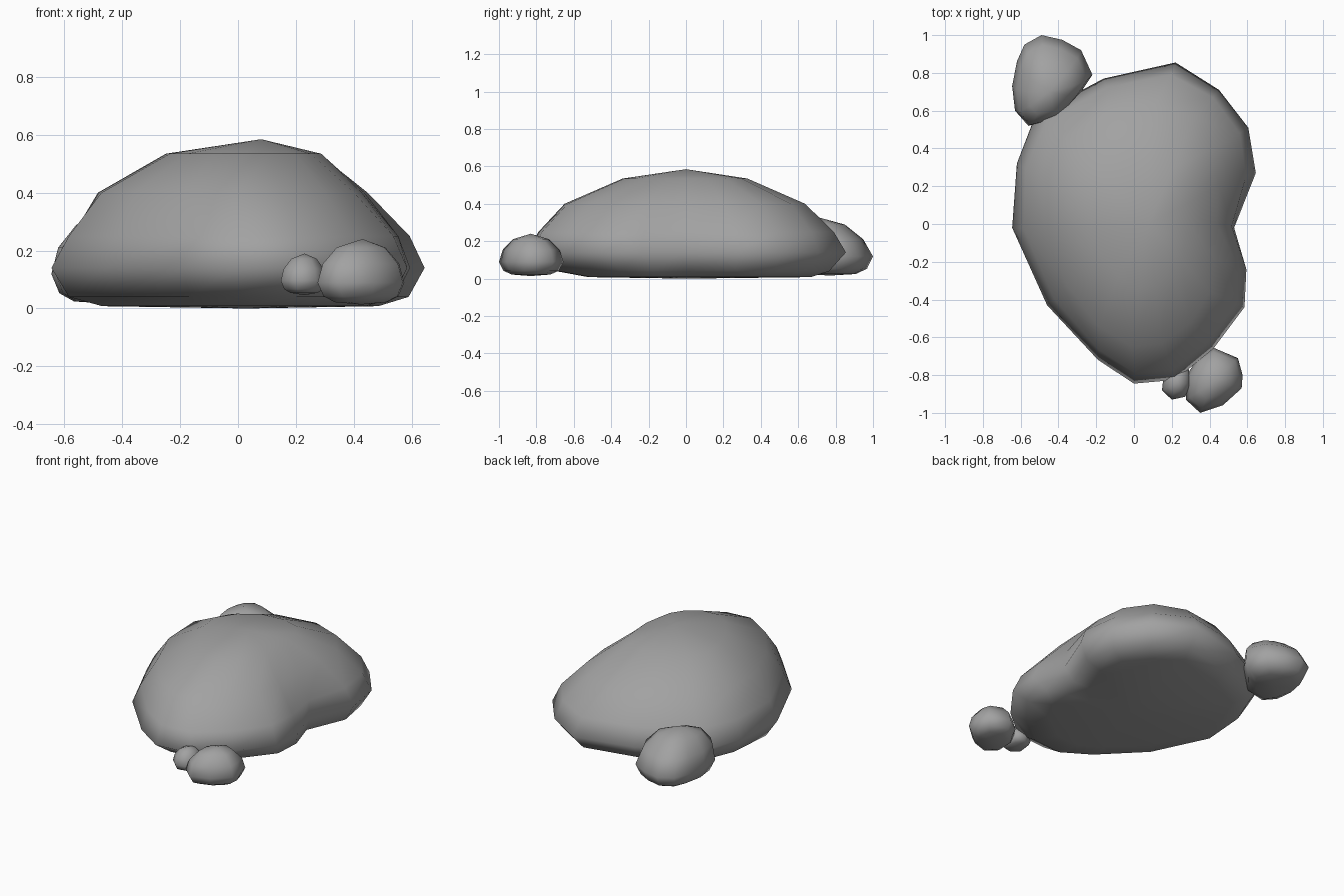
import bpy, bmesh, math

cube = bpy.data.objects.get("Cube")
if cube:
    bpy.data.objects.remove(cube, do_unlink=True)

stone = bpy.data.materials.new("stone grey")
stone.use_nodes = True
colour = (0.36, 0.36, 0.36, 1)
stone.diffuse_color = colour
stone.node_tree.nodes["Principled BSDF"].inputs["Base Color"].default_value = colour


def soften(outline, amount):
    """Move each outline point towards the midpoint of its neighbours."""
    result = []
    for i, (x, y) in enumerate(outline):
        (px, py), (qx, qy) = outline[i - 1], outline[(i + 1) % len(outline)]
        result.append((x + ((px + qx) / 2 - x) * amount, y + ((py + qy) / 2 - y) * amount))
    return result


def rock(name, outline, centre, rings, top):
    """Loft an outline through rings of (height, x scale, y scale, x shift, y shift, softening)."""
    bm = bmesh.new()
    cx, cy = centre
    loops = [[bm.verts.new((cx + dx + (x - cx) * sx, cy + dy + (y - cy) * sy, z))
              for x, y in soften(outline, soft)] for z, sx, sy, dx, dy, soft in rings]
    n = len(outline)
    for low, high in zip(loops, loops[1:]):
        for i in range(n):
            j = (i + 1) % n
            bm.faces.new((low[i], low[j], high[j], high[i]))
    base = bm.verts.new((cx, cy, rings[0][0] - 0.008))
    peak = bm.verts.new(top)
    for i in range(n):
        j = (i + 1) % n
        bm.faces.new((base, loops[0][j], loops[0][i]))
        bm.faces.new((peak, loops[-1][i], loops[-1][j]))
    bmesh.ops.recalc_face_normals(bm, faces=bm.faces)
    mesh = bpy.data.meshes.new(name)
    bm.to_mesh(mesh)
    bm.free()
    mesh.materials.append(stone)
    obj = bpy.data.objects.new(name, mesh)
    bpy.context.collection.objects.link(obj)
    bpy.ops.object.select_all(action='DESELECT')
    obj.select_set(True)
    bpy.context.view_layer.objects.active = obj
    bpy.ops.object.shade_smooth_by_angle(angle=math.radians(80))
    return obj


# Large boulder: undercut front, hollow in its left flank that fades upwards
rock("main_boulder",
     [(0, -.845), (.22, -.825), (.42, -.66), (.585, -.44), (.595, -.24), (.53, -.02),
      (.645, .27), (.605, .51), (.45, .71), (.22, .855), (-.16, .77), (-.52, .58),
      (-.62, .32), (-.645, -.02), (-.46, -.43), (-.19, -.72)],
     (.03, 0),
     [(.008, .74, .7, 0, .07, 0), (.04, .91, .86, 0, .03, 0), (.14, 1, 1, 0, 0, 0),
      (.25, .94, .95, 0, 0, .2), (.4, .78, .81, -.025, 0, .6),
      (.535, .45, .43, 0, 0, .8)],
     (.08, 0, .585))


def stone_rings(bottom, top, lean=0):
    """Rounded stone profile whose upper rings lean along y."""
    profile = [(.03, .6, 0), (.12, .86, 0), (.33, 1, 0), (.62, .88, .5), (.87, .56, 1)]
    return [(bottom + (top - bottom) * h, s, s, 0, lean * k, 0) for h, s, k in profile]


# Stone at the back right corner, leaning on the boulder
rock("back_stone",
     [(-.56, .52), (-.4, .56), (-.28, .7), (-.22, .79), (-.28, .92), (-.38, .975),
      (-.49, 1), (-.58, .95), (-.62, .86), (-.645, .73), (-.63, .6)],
     (-.45, .77), stone_rings(.015, .33, -.05), (-.45, .7, .33))

# Stone at the front left corner
rock("front_stone",
     [(.35, -1), (.47, -.96), (.57, -.87), (.575, -.8), (.55, -.71), (.42, -.655),
      (.33, -.72), (.28, -.8), (.275, -.93)],
     (.425, -.83), stone_rings(.015, .24), (.43, -.83, .24))

# Pebble beside it
rock("front_pebble",
     [(.2, -.93), (.27, -.915), (.305, -.85), (.29, -.77), (.23, -.74),
      (.16, -.78), (.148, -.88)],
     (.23, -.84), stone_rings(.05, .19), (.23, -.84, .19))
